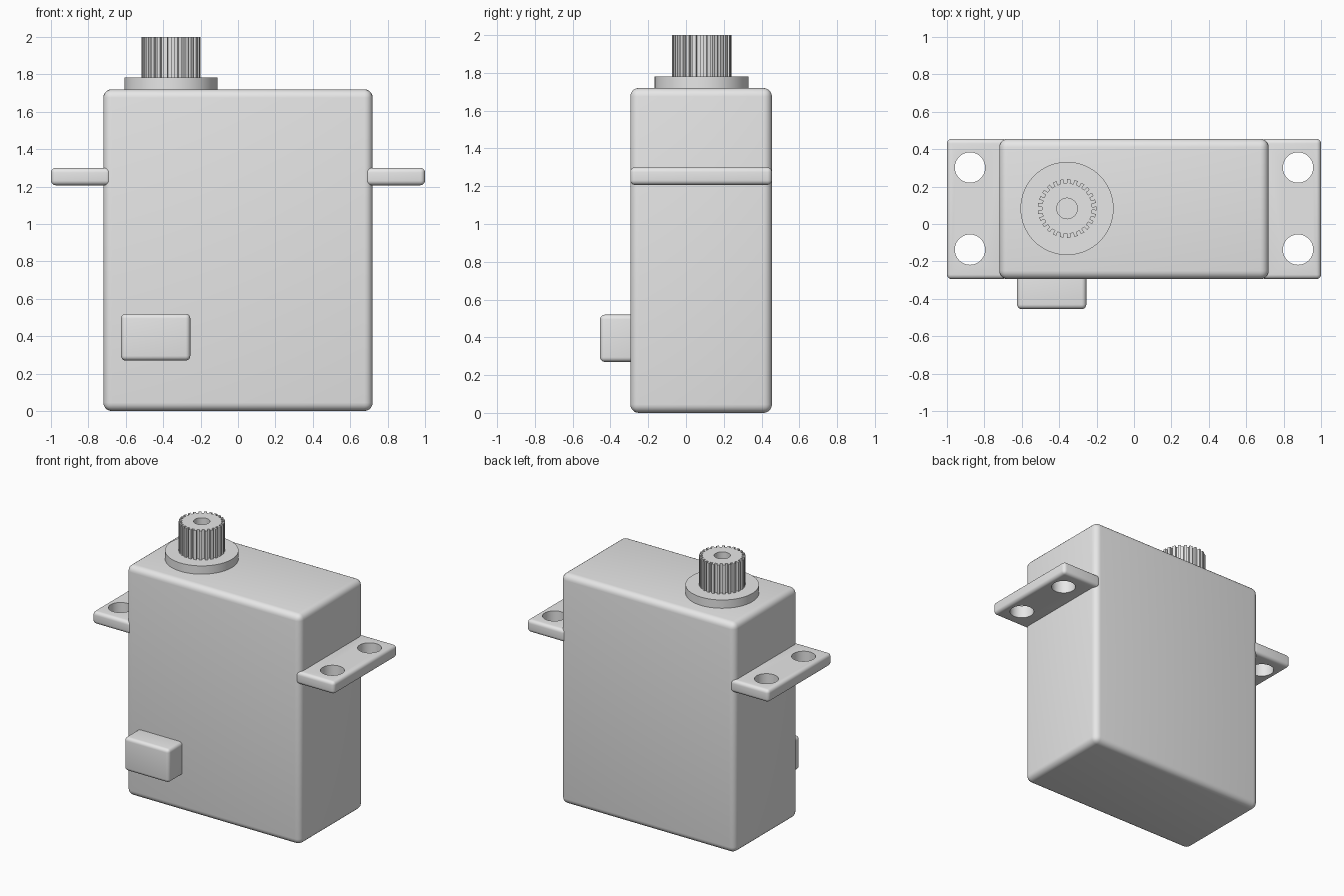
import bpy, bmesh
from math import cos, sin, tau, radians

cube = bpy.data.objects.get("Cube")
if cube:
    bpy.data.objects.remove(cube)

grey = bpy.data.materials.new("light_grey_plastic")
grey.use_nodes = True
colour = (0.8, 0.8, 0.8, 1)
grey.diffuse_color = colour
grey.node_tree.nodes["Principled BSDF"].inputs["Base Color"].default_value = colour


def activate(obj):
    bpy.ops.object.select_all(action='DESELECT')
    obj.select_set(True)
    bpy.context.view_layer.objects.active = obj


def finish(obj, name):
    obj.name = name
    obj.data.materials.clear()
    obj.data.materials.append(grey)
    activate(obj)
    bpy.ops.object.shade_smooth_by_angle(angle=radians(35))
    return obj


def rounded_box(name, low, high, radius):
    centre = [(a + b) / 2 for a, b in zip(low, high)]
    bpy.ops.mesh.primitive_cube_add(size=1, location=centre)
    obj = bpy.context.object
    obj.scale = [b - a for a, b in zip(low, high)]
    bpy.ops.object.transform_apply(location=False, rotation=False, scale=True)
    bevel = obj.modifiers.new("Rounding", 'BEVEL')
    bevel.width, bevel.segments = radius, 5
    bpy.ops.object.modifier_apply(modifier=bevel.name)
    return finish(obj, name)


def cylinder(name, x, y, bottom, top, radius):
    bpy.ops.mesh.primitive_cylinder_add(vertices=64, radius=radius, depth=top - bottom,
                                        location=(x, y, (bottom + top) / 2))
    return finish(bpy.context.object, name)


def drill(obj, x, y, bottom, top, radius):
    cutter = cylinder("drill_cutter", x, y, bottom, top, radius)
    cutter.hide_render = True
    cut = obj.modifiers.new("Hole", 'BOOLEAN')
    cut.operation, cut.solver, cut.object = 'DIFFERENCE', 'EXACT', cutter
    activate(obj)
    bpy.ops.object.modifier_apply(modifier=cut.name)
    bpy.data.objects.remove(cutter)


def toothed_shaft(name, x, y, bottom, top, teeth, root, tip):
    bm = bmesh.new()
    ring = []
    for i in range(teeth):
        for offset, r in ((-.25, root), (-.25, tip), (.25, tip), (.25, root)):
            a = tau * (i + offset) / teeth
            ring.append(bm.verts.new((r * cos(a), r * sin(a), bottom)))
    base = bm.faces.new(ring)
    side = bmesh.ops.extrude_face_region(bm, geom=[base])
    verts = [v for v in side["geom"] if isinstance(v, bmesh.types.BMVert)]
    bmesh.ops.translate(bm, verts=verts, vec=(0, 0, top - bottom))
    if not any(f.normal.z < -.5 for f in bm.faces):
        bm.faces.new(ring)
    bmesh.ops.recalc_face_normals(bm, faces=bm.faces)
    mesh = bpy.data.meshes.new(name)
    bm.to_mesh(mesh)
    bm.free()
    obj = bpy.data.objects.new(name, mesh)
    bpy.context.collection.objects.link(obj)
    obj.location = (x, y, 0)
    return finish(obj, name)


# Main case and the cable outlet on its front
FRONT, BACK = -0.295, 0.455
rounded_box("case", (-.72, FRONT, 0), (.72, BACK, 1.72), .045)
rounded_box("cable_outlet", (-.625, -.455, .27), (-.255, FRONT + .06, .52), .025)

# Mounting tabs, each with two screw holes
for side, name in ((-1, "right_mounting_tab"), (1, "left_mounting_tab")):
    ends = sorted((side * .68, side * 1.0))
    tab = rounded_box(name, (ends[0], FRONT, 1.207), (ends[1], BACK, 1.3), .025)
    for y in (-.137, .302):
        drill(tab, side * .877, y, 1.1, 1.4, .081)
    finish(tab, name)

# Output collar and splined shaft with its screw hole
SHAFT_X, SHAFT_Y = -.358, .083
cylinder("output_collar", SHAFT_X, SHAFT_Y, 1.68, 1.782, .249)
shaft = toothed_shaft("splined_shaft", SHAFT_X, SHAFT_Y, 1.76, 2.0, 25, .135, .157)
drill(shaft, SHAFT_X, SHAFT_Y, 1.8, 2.1, .055)
finish(shaft, "splined_shaft")
